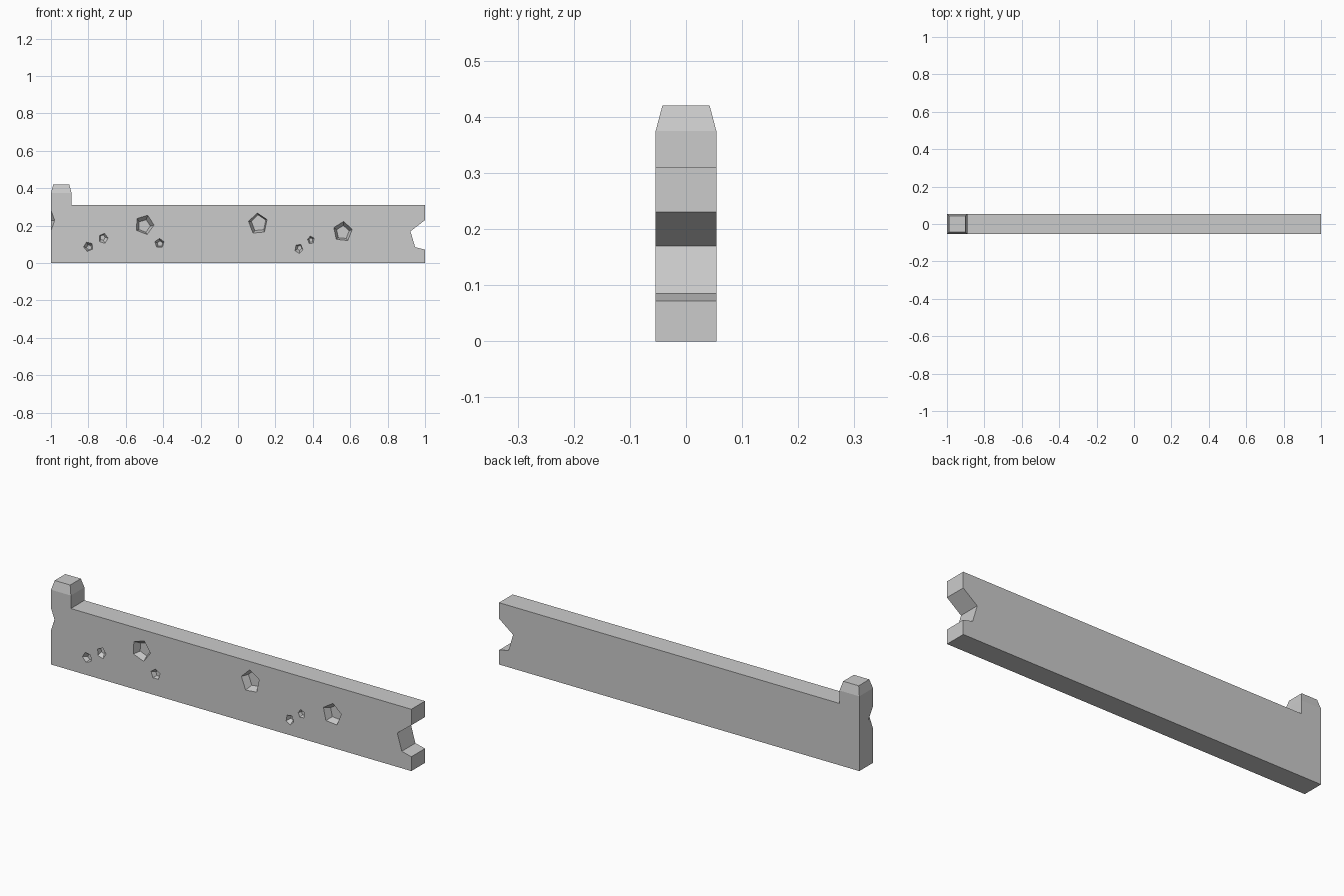
import bpy, bmesh, math

if "Cube" in bpy.data.objects:
    bpy.data.objects.remove(bpy.data.objects["Cube"])

HALF = 0.054  # half thickness of the wall


def finish(bm, name):
    bmesh.ops.recalc_face_normals(bm, faces=bm.faces)
    mesh = bpy.data.meshes.new(name)
    bm.to_mesh(mesh)
    bm.free()
    obj = bpy.data.objects.new(name, mesh)
    bpy.context.collection.objects.link(obj)
    return obj


# Wall: side profile (x, z) with post and broken right end, extruded in depth
profile = [(-1, 0), (1, 0), (1, 0.072), (0.947, 0.085), (0.922, 0.17),
           (1, 0.23), (1, 0.31), (-0.89, 0.31), (-0.89, 0.375), (-1, 0.375)]
bm = bmesh.new()
front = bm.faces.new([bm.verts.new((x, -HALF, z)) for x, z in profile])
ext = bmesh.ops.extrude_face_region(bm, geom=[front], use_keep_orig=True)
for v in ext["geom"]:
    if isinstance(v, bmesh.types.BMVert):
        v.co.y = HALF

# Tapered cap on the post
top = next(f for f in bm.faces if all(abs(v.co.z - 0.375) < 1e-4 for v in f.verts))
cap = bmesh.ops.extrude_discrete_faces(bm, faces=[top])["faces"][0]
for v in cap.verts:
    v.co.x = -0.945 + (v.co.x + 0.945) * 0.78
    v.co.y *= 0.78
    v.co.z = 0.42
wall = finish(bm, "wall")

# Dents: five-sided tapered pits in the front face
# x, z, radius, x stretch, angle, depth, floor scale, floor shift x, z
dents = [
    (0.107, 0.21, 0.058, 0.9, 95, 0.035, 0.78, 0.004, 0.003),
    (0.56, 0.168, 0.055, 0.95, 85, 0.035, 0.68, 0.0, -0.004),
    (-0.50, 0.205, 0.054, 0.95, 70, 0.035, 0.65, -0.002, -0.006),
    (-0.80, 0.088, 0.026, 1.0, 40, 0.02, 0.55, 0.004, -0.004),
    (-0.72, 0.132, 0.028, 0.9, 75, 0.02, 0.55, -0.004, 0.004),
    (-0.42, 0.106, 0.026, 1.0, 90, 0.02, 0.6, 0.003, -0.003),
    (0.325, 0.077, 0.026, 0.85, 60, 0.02, 0.55, 0.004, 0.004),
    (0.39, 0.123, 0.022, 0.85, 100, 0.015, 0.55, 0.0, 0.0),
    (-1.02, 0.228, 0.08, 0.5, 0, 0.04, 0.45, 0.0, 0.0),
]
bm = bmesh.new()
for x, z, r, sx, ang, depth, fs, dx, dz in dents:
    rings = []
    for t in (-0.5, 1.0):
        s = r * (1 + (fs - 1) * t)
        rings.append([bm.verts.new((
            x + dx * t + s * sx * math.cos(math.radians(ang + 72 * i)),
            -HALF + depth * t,
            z + dz * t + s * math.sin(math.radians(ang + 72 * i))))
            for i in range(5)])
    outer, inner = rings
    bm.faces.new(outer)
    bm.faces.new(inner[::-1])
    for i in range(5):
        j = (i + 1) % 5
        bm.faces.new((outer[i], inner[i], inner[j], outer[j]))
cutter = finish(bm, "dent_cutter")
cutter.hide_render = True

mod = wall.modifiers.new("dents", "BOOLEAN")
mod.operation = "DIFFERENCE"
mod.solver = "EXACT"
mod.object = cutter
bpy.context.view_layer.objects.active = wall
bpy.ops.object.modifier_apply(modifier=mod.name)
bpy.data.objects.remove(cutter)
